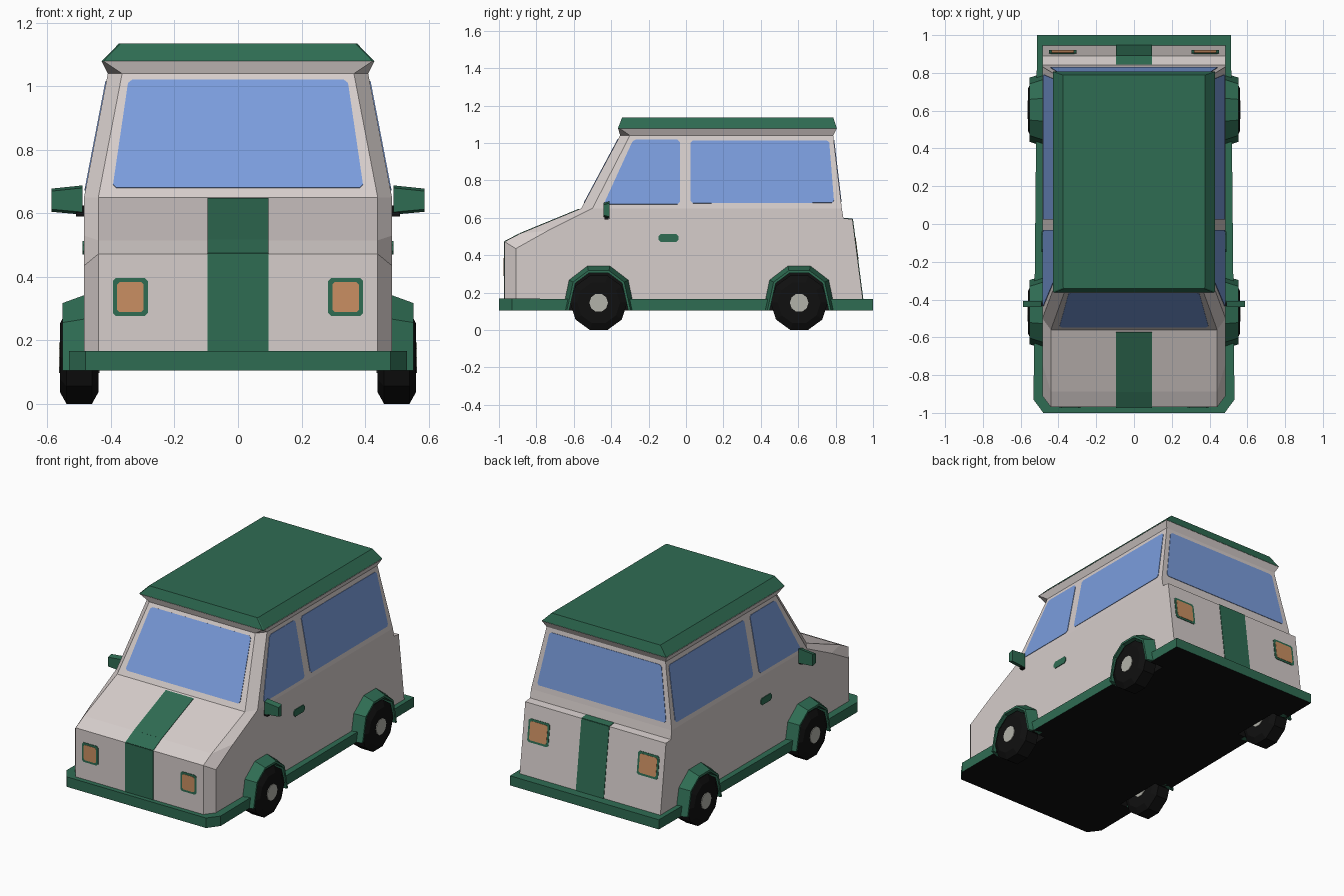
import bpy, bmesh, math
from mathutils import Vector, geometry

if "Cube" in bpy.data.objects:
    bpy.data.objects.remove(bpy.data.objects["Cube"])


def material(name, r, g, b):
    m = bpy.data.materials.new(name)
    m.diffuse_color = (r, g, b, 1)
    m.use_nodes = True
    m.node_tree.nodes["Principled BSDF"].inputs["Base Color"].default_value = m.diffuse_color
    return m


CREAM = material("warm_white", 0.67, 0.61, 0.595)
GREEN = material("dark_green", 0.028, 0.15, 0.086)
GLASS = material("glass_blue", 0.195, 0.335, 0.72)
ORANGE = material("lamp_orange", 0.59, 0.275, 0.122)
BLACK = material("rubber_black", 0.005, 0.005, 0.005)
HUB = material("hub_grey", 0.45, 0.45, 0.40)


def add_loft(bm, rings):
    """Skin a stack of equal-length closed rings and cap both ends."""
    vs = [[bm.verts.new(p) for p in r] for r in rings]
    n = len(vs[0])
    for a, b in zip(vs, vs[1:]):
        for i in range(n):
            j = (i + 1) % n
            bm.faces.new((a[i], a[j], b[j], b[i]))
    bm.faces.new(vs[0][::-1])
    bm.faces.new(vs[-1])


def make(name, solids, mats, rule=None):
    """One object from a list of lofted solids; rule(face) picks the material."""
    bm = bmesh.new()
    for rings in solids:
        add_loft(bm, rings)
    bmesh.ops.recalc_face_normals(bm, faces=bm.faces)
    bm.normal_update()
    if rule:
        for f in bm.faces:
            f.material_index = rule(f)
    me = bpy.data.meshes.new(name)
    bm.to_mesh(me)
    bm.free()
    for m in mats:
        me.materials.append(m)
    ob = bpy.data.objects.new(name, me)
    bpy.context.collection.objects.link(ob)
    return ob


def ring(f, s, r):
    """Symmetric outline from a front, a side and a rear corner."""
    half = [f, s, r]
    return half + [(-x, y, z) for x, y, z in half[::-1]]


def soften(poly, d):
    """Cut the corners of a polygon."""
    out = []
    n = len(poly)
    for i, p in enumerate(poly):
        for q in (poly[i - 1], poly[(i + 1) % n]):
            out.append(p + (q - p).normalized() * d)
    return out


def plate(name, polys, mat, t=0.003, corner=0.0):
    """Thin plates lying on the given planar polygons."""
    solids = []
    for poly in polys:
        poly = [Vector(p) for p in poly]
        nrm = geometry.normal(poly[:4])
        if corner:
            poly = soften(poly, corner)
        solids.append([[p - nrm * t for p in poly], [p + nrm * t for p in poly]])
    return make(name, solids, [mat])


# Body shell with chamfered front corners
body = make("body", [[
    ring((.44, -.97, .15), (.485, -.91, .15), (.485, .947, .15)),
    ring((.44, -.97, .472), (.485, -.91, .435), (.485, .89, .592)),
    ring((.44, -.888, .515), (.485, -.74, .53), (.485, .842, .597)),
    ring((.44, -.56, .65), (.485, -.5, .65), (.485, .833, .65)),
    ring((.365, -.352, 1.04), (.41, -.3, 1.04), (.41, .787, 1.04)),
    ring((.425, -.364, 1.08), (.43, -.358, 1.08), (.43, .807, 1.08)),
]], [CREAM])

# Green roof cap
make("roof", [[
    ring((.425, -.364, 1.078), (.43, -.358, 1.078), (.43, .807, 1.078)),
    ring((.37, -.342, 1.135), (.375, -.337, 1.135), (.375, .788, 1.135)),
]], [GREEN])

# Bumper and sill band, black underneath
skirt = make("skirt", [[
    ring((.48, -1, .105), (.532, -.93, .105), (.513, 1, .105)),
    ring((.48, -1, .167), (.532, -.93, .167), (.513, 1, .165)),
]], [GREEN, BLACK], lambda f: 1 if f.normal.z < -.5 else 0)

# Wheel wells
AXLES = (-.467, .605)
INNER = [(-.158, .105), (-.125, .25), (-.052, .304), (.052, .304), (.125, .25), (.158, .105)]
OUTER = [(-.192, .105), (-.158, .267), (-.06, .342), (.06, .342), (.158, .267), (.192, .105)]
well = [(-.158, .03)] + INNER + [(.158, .03)]
cutter = make("wheel_well_cutter", [
    [[(s * x, c + y, z) for y, z in well] for x in (.42, .62)]
    for s in (-1, 1) for c in AXLES], [BLACK])
cutter.hide_render = True
cutter.hide_viewport = True
for ob in (body, skirt):
    mod = ob.modifiers.new("wells", 'BOOLEAN')
    mod.operation = 'DIFFERENCE'
    mod.solver = 'EXACT'
    mod.material_mode = 'TRANSFER'
    mod.object = cutter


def circle(x, y, z, r, n):
    return [(x, y + r * math.cos(2 * math.pi * i / n), z + r * math.sin(2 * math.pi * i / n))
            for i in range(n)]


# Flared arches, wheels and hubs
for s, side in ((-1, "left"), (1, "right")):
    for c, end in zip(AXLES, ("front", "rear")):
        tag = end + "_" + side
        sections = []
        for (yi, zi), (yo, zo) in zip(INNER, OUTER):
            ym, zm = yi + .35 * (yo - yi), zi + .35 * (zo - zi)
            sections.append([(s * .47, c + yo, zo), (s * .485, c + yo, zo), (s * .553, c + ym, zm),
                             (s * .553, c + yi, zi), (s * .47, c + yi, zi)])
        make("wheel_arch_" + tag, [sections], [GREEN])
        make("tyre_" + tag, [[circle(s * x, c, .1455, r, 10) for x, r in
                              ((.44, .115), (.46, .153), (.54, .153), (.56, .115))]], [BLACK])
        make("hub_" + tag, [[circle(s * x, c, .1455, .05, 10) for x in (.436, .564)]], [HUB])


# Points on the cabin planes
def shield(x, z):
    return (x, -.56 + (z - .65) * .208 / .39, z)


def flank(s, y, z):
    return (s * (.485 - max(0, z - .65) * .075 / .39), y, z)


def back(x, z):
    return (x, .833 - (z - .65) * .046 / .39, z)


def tail(x, z):
    return (x, .947 - (z - .15) * .057 / .442, z)


# Windows
plate("windshield", [[shield(-.395, .68), shield(.395, .68), shield(.345, 1.02), shield(-.345, 1.02)]],
      GLASS, corner=.012)
plate("rear_window", [[back(-.445, .685), back(.445, .685), back(.385, 1.015), back(-.385, 1.015)]],
      GLASS, corner=.012)
FRONT_WIN = [(-.44, .672), (-.033, .672), (-.033, 1.017), (-.282, 1.017)]
REAR_WIN = [(.025, .677), (.792, .68), (.765, 1.013), (.025, 1.013)]
HANDLE = [(-.147, .47), (-.04, .47), (-.04, .513), (-.147, .513)]
for s, side in ((-1, "left"), (1, "right")):
    plate("side_windows_" + side, [[flank(s, y, z) for y, z in w] for w in (FRONT_WIN, REAR_WIN)],
          GLASS, corner=.012)
    plate("door_handle_" + side, [[flank(s, y, z) for y, z in HANDLE]], GREEN, t=.0045, corner=.012)


# Centre stripes following the nose and the tail
def stripe(name, path, w=.096):
    plate(name, [[(-w, *a), (w, *a), (w, *b), (-w, *b)] for a, b in zip(path, path[1:])], GREEN)


stripe("front_stripe", [(-.97, .16), (-.97, .472), (-.888, .515), (-.572, .645)])
stripe("rear_stripe", [tail(0, .16)[1:], (.89, .592), (.845, .597)])


# Lamps: green frame with an orange lens
def rect(fn, s, x0, x1, z0, z1, m=0.0):
    return [fn(s * (x0 + m), z0 + m), fn(s * (x1 - m), z0 + m),
            fn(s * (x1 - m), z1 - m), fn(s * (x0 + m), z1 - m)]


def nose(x, z):
    return (x, -.97, z)


for s, side in ((-1, "left"), (1, "right")):
    for name, fn, box in (("headlamp", nose, (.284, .394, .276, .397)),
                          ("tail_lamp", tail, (.305, .45, .365, .505))):
        plate(name + "_frame_" + side, [rect(fn, s, *box)], GREEN, corner=.01)
        plate(name + "_lens_" + side, [rect(fn, s, *box, m=.013)], ORANGE, t=.0047, corner=.008)
    # Wing mirror on a short stalk
    make("wing_mirror_" + side, [[
        [(s * x, y, z) for y, z in ((-.44, lo + .008), (-.408, lo), (-.408, hi), (-.44, hi - .008))]
        for x, lo, hi in ((.49, .596, .688), (.587, .605, .678))]], [GREEN])
    make("mirror_stalk_" + side, [[
        [(s * x, y, z) for y, z in ((-.435, .59), (-.415, .59), (-.415, .625), (-.435, .625))]
        for x in (.47, .51)]], [BLACK])
